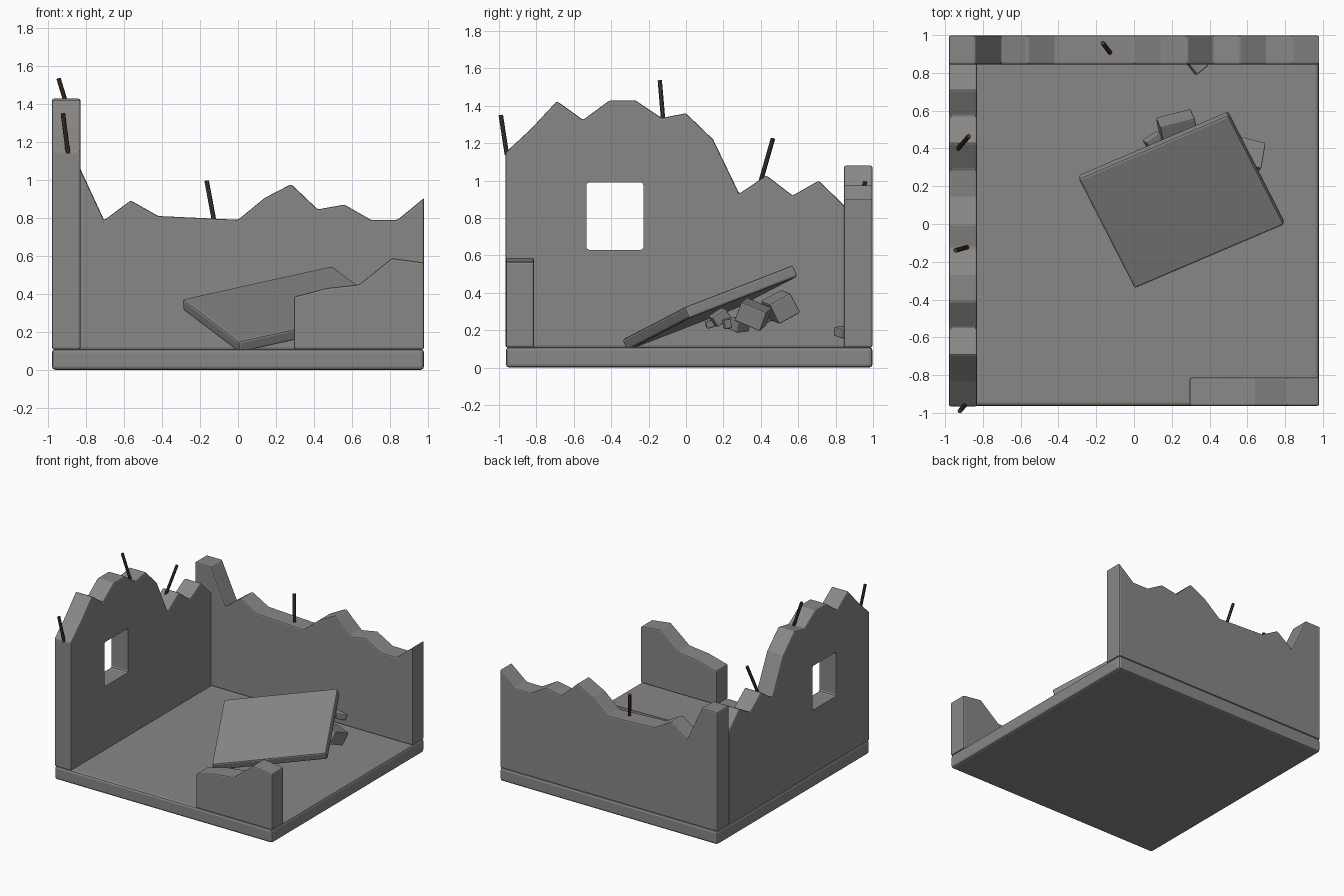
import bpy, bmesh, random
from mathutils import Vector, Matrix, Euler

if "Cube" in bpy.data.objects:
    bpy.data.objects.remove(bpy.data.objects["Cube"])

random.seed(4)

def material(name, col):
    m = bpy.data.materials.new(name)
    m.diffuse_color = (*col, 1)
    m.use_nodes = True
    m.node_tree.nodes["Principled BSDF"].inputs["Base Color"].default_value = m.diffuse_color
    return m

concrete = material("concrete grey", (0.25, 0.245, 0.237))
rust = material("dark rusty iron", (0.06, 0.045, 0.033))

def finish(bm, name, mat, bevel=0.0):
    bmesh.ops.recalc_face_normals(bm, faces=bm.faces)
    me = bpy.data.meshes.new(name)
    bm.to_mesh(me)
    bm.free()
    ob = bpy.data.objects.new(name, me)
    bpy.context.collection.objects.link(ob)
    me.materials.append(mat)
    if bevel:
        b = ob.modifiers.new("worn edges", 'BEVEL')
        b.width, b.segments, b.limit_method = bevel, 2, 'ANGLE'
        b.angle_limit = 0.6
    return ob

def box(name, size, matrix, mat=concrete, bevel=0.012):
    bm = bmesh.new()
    bmesh.ops.create_cube(bm, size=1, matrix=matrix @ Matrix.Diagonal((*size, 1)))
    return finish(bm, name, mat, bevel)

def wall(name, tops, axis, lo, hi, base=0.108):
    """Extrude a broken skyline (along, z) between lo and hi on the given axis."""
    pts = [(tops[0][0], base)] + tops + [(tops[-1][0], base)]
    place = (lambda p, d: (d, p[0], p[1])) if axis == 'x' else (lambda p, d: (p[0], d, p[1]))
    bm = bmesh.new()
    a = [bm.verts.new(place(p, lo)) for p in pts]
    b = [bm.verts.new(place(p, hi)) for p in pts]
    bm.faces.new(a)
    bm.faces.new(b[::-1])
    for i in range(len(pts)):
        j = (i + 1) % len(pts)
        bm.faces.new((a[i], b[i], b[j], a[j]))
    return finish(bm, name, concrete, 0.01)

# floor
box("floor_slab", (1.96, 1.96, 0.11), Matrix.Translation((0, 0.017, 0.055)), bevel=0.018)

# broken walls
left = wall("left_wall", [(-0.965, 1.15), (-0.83, 1.275), (-0.69, 1.425), (-0.55, 1.325),
    (-0.41, 1.428), (-0.27, 1.428), (-0.13, 1.335), (0.0, 1.36), (0.145, 1.22), (0.285, 0.93),
    (0.43, 1.028), (0.57, 0.92), (0.71, 1.0), (0.848, 0.865)], 'x', -0.98, -0.83)
wall("back_wall", [(-0.98, 1.08), (-0.84, 1.08), (-0.705, 0.788), (-0.565, 0.892), (-0.42, 0.81),
    (-0.14, 0.797), (0, 0.79), (0.14, 0.905), (0.28, 0.978), (0.42, 0.845), (0.56, 0.87),
    (0.70, 0.79), (0.84, 0.79), (0.98, 0.905)], 'y', 0.845, 0.997)
wall("front_wall_stub", [(0.295, 0.385), (0.465, 0.43), (0.64, 0.45), (0.81, 0.588),
    (0.98, 0.565)], 'y', -0.963, -0.813)

# window opening in the left wall
cutter = box("window_cutter", (0.4, 0.305, 0.36), Matrix.Translation((-0.905, -0.38, 0.81)), bevel=0.015)
cutter.hide_render = True
cut = left.modifiers.new("window", 'BOOLEAN')
cut.operation, cut.object, cut.solver = 'DIFFERENCE', cutter, 'EXACT'
bpy.context.view_layer.update()
me = bpy.data.meshes.new_from_object(left.evaluated_get(bpy.context.evaluated_depsgraph_get()))
left.modifiers.clear()
left.data = me
bpy.data.objects.remove(cutter)

# fallen slab, tilted: three corners of its upper face
A, B, D = Vector((-0.29, 0.24, 0.375)), Vector((0.5, 0.577, 0.55)), Vector((0.0, -0.345, 0.148))
u = (B - A).normalized()
n = u.cross(A - D).normalized()
v = n.cross(u)
t = 0.065
rot = Matrix((u, v, n)).transposed().to_4x4()
box("fallen_slab", ((B - A).length, (A - D).length, t),
    Matrix.Translation((B + D) / 2 - n * t / 2) @ rot)

# rubble chunks: position, size, rotation
chunks = [
    ((0.23, 0.505, 0.325), (0.19, 0.13, 0.12), (0.5, 0.1, 0.25)),
    ((0.61, 0.36, 0.285), (0.13, 0.15, 0.11), (-0.4, 0.2, -0.25)),
    ((0.11, 0.43, 0.29), (0.09, 0.08, 0.07), (0.4, 0.2, 0.6)),
    ((0.40, 0.28, 0.23), (0.09, 0.09, 0.06), (0.1, 0.3, 0.8)),
    ((0.45, 0.18, 0.27), (0.08, 0.09, 0.06), (0.6, 0.1, 0.3)),
    ((0.50, 0.22, 0.235), (0.04, 0.04, 0.05), (0.2, 0.1, 0.3)),
    ((0.42, 0.135, 0.235), (0.05, 0.06, 0.035), (0.3, 0.2, 0.1)),
    ((0.335, 0.845, 0.19), (0.08, 0.08, 0.05), (0.1, 0.2, 0.7)),
]
for i, (p, s, r) in enumerate(chunks):
    box(f"rubble_chunk_{i + 1}", s, Matrix.Translation(p) @ Euler(r).to_matrix().to_4x4(), bevel=0.007)

# reinforcing rods: lower end, upper end
rods = [((-0.88, -0.122, 1.32), (-0.945, -0.14, 1.535)),
        ((-0.895, -0.958, 1.14), (-0.922, -0.99, 1.35)),
        ((-0.935, 0.395, 0.98), (-0.875, 0.465, 1.225)),
        ((-0.125, 0.905, 0.78), (-0.165, 0.958, 0.995))]
for i, (p, q) in enumerate(rods):
    p, q = Vector(p), Vector(q)
    bm = bmesh.new()
    bmesh.ops.create_cone(bm, cap_ends=True, segments=8, radius1=0.012, radius2=0.012, depth=(q - p).length,
        matrix=Matrix.Translation((p + q) / 2) @ (q - p).to_track_quat('Z', 'Y').to_matrix().to_4x4())
    finish(bm, f"reinforcing_rod_{i + 1}", rust)
